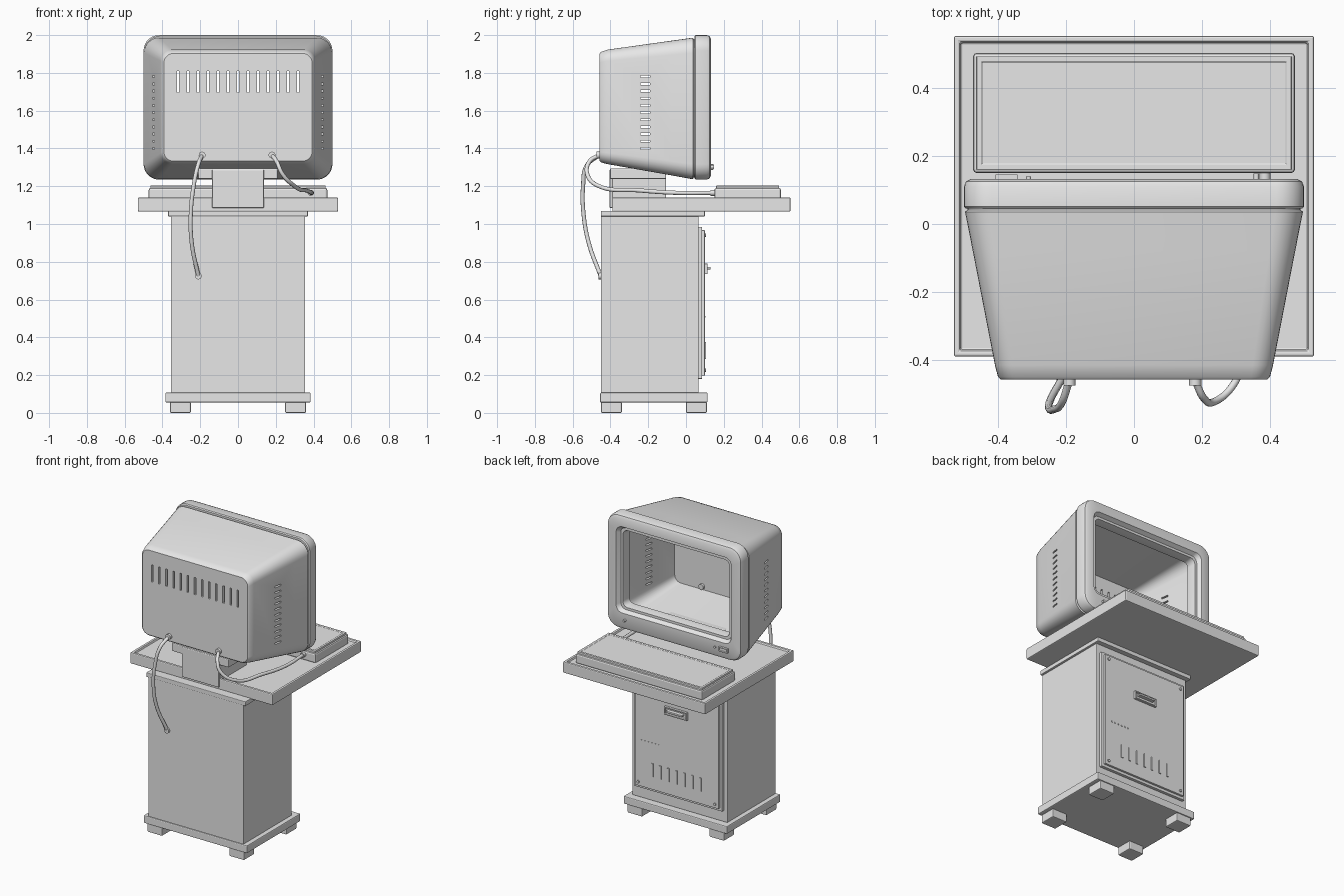
import bpy, bmesh, math
from mathutils import Vector

old = bpy.data.objects.get("Cube")
if old:
    bpy.data.objects.remove(old, do_unlink=True)

GREY = (0.8, 0.8, 0.8, 1)
mat = bpy.data.materials.new("light_grey")
mat.use_nodes = True
mat.diffuse_color = GREY
mat.node_tree.nodes["Principled BSDF"].inputs["Base Color"].default_value = GREY


def finish(name, bm):
    bmesh.ops.recalc_face_normals(bm, faces=bm.faces)
    me = bpy.data.meshes.new(name)
    bm.to_mesh(me)
    bm.free()
    me.materials.append(mat)
    ob = bpy.data.objects.new(name, me)
    bpy.context.collection.objects.link(ob)
    return ob


def activate(ob):
    bpy.ops.object.select_all(action='DESELECT')
    ob.select_set(True)
    bpy.context.view_layer.objects.active = ob


def smooth(ob):
    activate(ob)
    bpy.ops.object.shade_smooth_by_angle(angle=math.radians(35))


def add_box(bm, x, y, z):
    verts = bmesh.ops.create_cube(bm, size=1)["verts"]
    for v in verts:
        v.co = Vector((lo + (c + 0.5) * (hi - lo)) for c, (lo, hi) in zip(v.co, (x, y, z)))


def box(name, x, y, z, bevel=0.006, panel=None):
    """Box from (low, high) ranges; panel = (direction, border, depth) insets one face."""
    bm = bmesh.new()
    add_box(bm, x, y, z)
    bm.normal_update()
    if panel:
        d, border, depth = panel
        d = Vector(d)
        faces = [f for f in bm.faces if f.normal.dot(d) > 0.9]
        bmesh.ops.inset_region(bm, faces=faces, thickness=border)
        bmesh.ops.inset_region(bm, faces=faces, thickness=0.002)
        for v in faces[0].verts:
            v.co += d * depth
    ob = finish(name, bm)
    if bevel:
        mod = ob.modifiers.new("soft_edges", 'BEVEL')
        mod.width, mod.segments = bevel, 2
        mod.limit_method = 'ANGLE'
        mod.angle_limit = math.radians(60)
    return ob


def boxes(name, ranges):
    bm = bmesh.new()
    for r in ranges:
        add_box(bm, *r)
    return finish(name, bm)


def cylinder(name, start, end, radius, sides=20):
    a, b = Vector(start), Vector(end)
    bm = bmesh.new()
    bmesh.ops.create_cone(bm, cap_ends=True, segments=sides, radius1=radius,
                          radius2=radius, depth=(b - a).length)
    rot = (b - a).to_track_quat('Z', 'Y').to_matrix()
    for v in bm.verts:
        v.co = rot @ v.co + (a + b) / 2
    ob = finish(name, bm)
    smooth(ob)
    return ob


def loft(name, rings, closed=False, steps=7):
    """Skin rounded rectangles given as (y, half width, bottom, top, corner radius)."""
    bm = bmesh.new()
    loops = []
    for y, w, lo, hi, r in rings:
        loop = []
        for k, (sx, cz) in enumerate(((1, hi - r), (-1, hi - r), (-1, lo + r), (1, lo + r))):
            for i in range(steps + 1):
                a = (k + i / steps) * math.pi / 2
                loop.append(bm.verts.new((sx * (w - r) + r * math.cos(a), y, cz + r * math.sin(a))))
        loops.append(loop)
    pairs = list(zip(loops, loops[1:]))
    if closed:
        pairs.append((loops[-1], loops[0]))
    else:
        bm.faces.new(loops[0])
        bm.faces.new(loops[-1])
    for p, q in pairs:
        for i in range(len(p)):
            j = (i + 1) % len(p)
            bm.faces.new((p[i], p[j], q[j], q[i]))
    return finish(name, bm)


def cable(name, points, radius=0.011):
    cu = bpy.data.curves.new(name, 'CURVE')
    cu.dimensions = '3D'
    cu.bevel_depth, cu.bevel_resolution = radius, 3
    cu.resolution_u = 8
    cu.use_fill_caps = True
    sp = cu.splines.new('BEZIER')
    sp.bezier_points.add(len(points) - 1)
    for bp, co in zip(sp.bezier_points, points):
        bp.co = co
        bp.handle_left_type = bp.handle_right_type = 'AUTO'
    cu.materials.append(mat)
    ob = bpy.data.objects.new(name, cu)
    bpy.context.collection.objects.link(ob)


# Pedestal cabinet
for side, x in (("left", (0.25, 0.36)), ("right", (-0.36, -0.25))):
    for end, y in (("back", (-0.45, -0.34)), ("door", (0.0, 0.11))):
        box(f"foot_{side}_{end}", x, y, (0, 0.058))
box("base_slab", (-0.385, 0.385), (-0.455, 0.115), (0.055, 0.107))
box("cabinet", (-0.355, 0.355), (-0.45, 0.067), (0.105, 1.045), 0.004)
box("cabinet_collar", (-0.37, 0.37), (-0.45, 0.1), (1.04, 1.07), 0.004)

# Door with handle, louvres, pins and screws
BACK = (0, 1, 0)
box("door_frame", (-0.33, 0.33), (0.06, 0.086), (0.18, 0.985), 0.004)
box("door_panel", (-0.312, 0.312), (0.08, 0.1), (0.198, 0.967), 0.003)
box("door_handle", (-0.085, 0.085), (0.098, 0.115), (0.735, 0.79), 0.003, (BACK, 0.012, -0.01))
box("handle_grip", (-0.06, 0.06), (0.1, 0.13), (0.76, 0.772), 0.002)
boxes("door_louvres", [((x - 0.007, x + 0.007), (0.098, 0.106), (0.285, 0.375))
                       for x in (0.06 * i for i in range(-3, 4))])
boxes("door_pins", [((x - 0.004, x + 0.004), (0.098, 0.104), (0.506, 0.514))
                    for x in (0.13 + 0.026 * i for i in range(6))])
for sx in (-1, 1):
    for z in (0.225, 0.94):
        cylinder("door_screw", (sx * 0.285, 0.098, z), (sx * 0.285, 0.107, z), 0.009, 12)

# Table tray and keyboard
UP = (0, 0, 1)
box("table_tray", (-0.53, 0.53), (-0.39, 0.553), (1.065, 1.14), 0.006, (UP, 0.026, -0.014))
box("keyboard", (-0.473, 0.473), (0.15, 0.503), (1.125, 1.19), 0.01)
box("keyboard_top", (-0.463, 0.463), (0.16, 0.493), (1.185, 1.203), 0.006, (UP, 0.022, -0.004))

# Monitor stand
box("stand_column", (-0.138, 0.138), (-0.39, -0.105), (1.12, 1.26))
box("stand_back_plate", (-0.138, 0.138), (-0.405, -0.388), (1.085, 1.29))
box("stand_head", (-0.212, 0.212), (-0.402, -0.105), (1.238, 1.295))

# Hollow monitor case, from the rear wall forward and back along the inside
case = loft("monitor_case", [
    (-0.457, 0.392, 1.333, 1.903, 0.05),
    (-0.45, 0.4, 1.326, 1.911, 0.055),
    (-0.415, 0.409, 1.317, 1.923, 0.06),
    (-0.08, 0.474, 1.258, 1.97, 0.075),
    (0.036, 0.497, 1.237, 1.986, 0.08),
    (0.041, 0.49, 1.245, 1.98, 0.08),
    (0.06, 0.49, 1.245, 1.98, 0.08),
    (0.06, 0.475, 1.262, 1.963, 0.07),
    (-0.43, 0.385, 1.343, 1.893, 0.045)])

# Ventilation slots through both sides and the rear wall
slots = [((-0.6, 0.6), (-0.24, -0.19), (z - 0.005, z + 0.005))
         for z in (1.4 + 0.038 * i for i in range(11))]
slots += [((x - 0.006, x + 0.006), (-0.5, -0.4), (1.695, 1.81))
          for x in (0.053 * i for i in range(-6, 7))]
cutter = boxes("slot_cutter", slots)
cutter.hide_render = True
cut = case.modifiers.new("slots", 'BOOLEAN')
cut.operation, cut.solver, cut.object = 'DIFFERENCE', 'EXACT', cutter
activate(case)
bpy.ops.object.modifier_apply(modifier=cut.name)
bpy.data.objects.remove(cutter, do_unlink=True)
smooth(case)

# Front bezel around the open screen
bezel = loft("screen_bezel", [
    (0.045, 0.494, 1.241, 1.994, 0.078),
    (0.051, 0.5, 1.235, 2.0, 0.082),
    (0.11, 0.5, 1.235, 2.0, 0.082),
    (0.125, 0.494, 1.241, 1.994, 0.078),
    (0.132, 0.48, 1.255, 1.98, 0.07),
    (0.132, 0.428, 1.345, 1.925, 0.045),
    (0.105, 0.412, 1.36, 1.91, 0.04),
    (0.105, 0.396, 1.376, 1.894, 0.035),
    (0.075, 0.39, 1.382, 1.888, 0.035),
    (0.045, 0.39, 1.382, 1.888, 0.035)], closed=True)
smooth(bezel)

# Bezel controls
box("power_switch", (-0.408, -0.342), (0.128, 0.146), (1.287, 1.317), 0.003, (BACK, 0.007, -0.006))
cylinder("indicator_light", (-0.31, 0.125, 1.302), (-0.31, 0.14, 1.302), 0.007, 12)
cylinder("bezel_knob", (0.36, 0.125, 1.302), (0.36, 0.148, 1.302), 0.008, 12)

# Cables and their plugs
cable("power_cable", [(-0.19, -0.46, 1.365), (-0.212, -0.525, 1.31), (-0.235, -0.545, 1.2),
                      (-0.25, -0.542, 1.05), (-0.245, -0.515, 0.9), (-0.21, -0.452, 0.725)])
cable("keyboard_cable", [(0.18, -0.46, 1.365), (0.205, -0.512, 1.33), (0.235, -0.523, 1.265),
                         (0.3, -0.46, 1.2), (0.36, -0.25, 1.178), (0.39, -0.05, 1.165),
                         (0.385, 0.155, 1.165)])
for x in (-0.19, 0.18):
    cylinder("cable_plug", (x, -0.475, 1.365), (x, -0.415, 1.365), 0.018)
cylinder("cabinet_plug", (-0.21, -0.462, 0.725), (-0.21, -0.445, 0.725), 0.018)
cylinder("keyboard_plug", (0.385, 0.13, 1.165), (0.385, 0.155, 1.165), 0.016)
